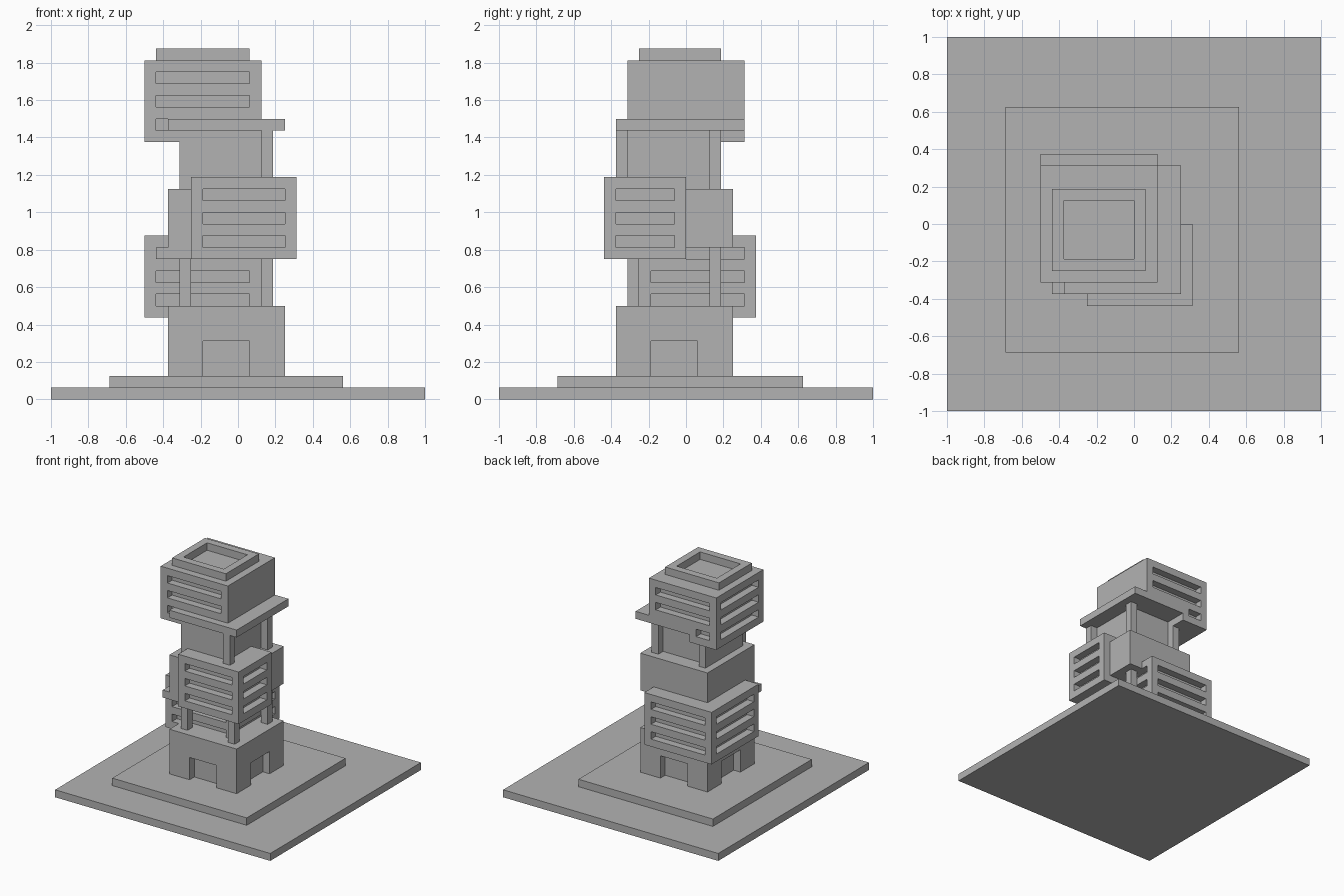
import bpy, bmesh
from mathutils import Matrix, Vector

if "Cube" in bpy.data.objects:
    bpy.data.objects.remove(bpy.data.objects["Cube"], do_unlink=True)

U = 1 / 16  # grid module

concrete = bpy.data.materials.new("grey_concrete")
concrete.use_nodes = True
GREY = (0.45, 0.45, 0.45, 1)
concrete.diffuse_color = GREY
concrete.node_tree.nodes["Principled BSDF"].inputs["Base Color"].default_value = GREY


def build(name, boxes):
    """One flat-shaded object from boxes given as (x0, x1, y0, y1, z0, z1) in modules."""
    bm = bmesh.new()
    for x0, x1, y0, y1, z0, z1 in boxes:
        centre = Vector((x0 + x1, y0 + y1, z0 + z1)) * U / 2
        size = Vector((x1 - x0, y1 - y0, z1 - z0)) * U
        bmesh.ops.create_cube(bm, size=1, matrix=Matrix.Translation(centre) @ Matrix.Diagonal(size.to_4d()))
    mesh = bpy.data.meshes.new(name)
    bm.to_mesh(mesh)
    bm.free()
    mesh.materials.append(concrete)
    obj = bpy.data.objects.new(name, mesh)
    bpy.context.collection.objects.link(obj)
    return obj


def recessed_layer(x0, x1, y0, y1, z0, z1, sides, post=1):
    """Core set back by one module on the named sides, with posts at the corners."""
    l, r, f, b = (int(s in sides) for s in ("left", "right", "front", "back"))
    boxes = [(x0 + l, x1 - r, y0 + f, y1 - b, z0, z1)]
    for px, sx in ((x0, l), (x1 - post, r)):
        for py, sy in ((y0, f), (y1 - post, b)):
            if sx or sy:
                boxes.append((px, px + post, py, py + post, z0, z1))
    return boxes


def window_block(name, x0, x1, y0, y1, z0, z1, sides):
    """Alternating solid bands and recessed window strips."""
    boxes = []
    for z in range(z0, z1):
        if (z - z0) % 2:
            boxes += recessed_layer(x0, x1, y0, y1, z, z + 1, sides)
        else:
            boxes.append((x0, x1, y0, y1, z, z + 1))
    build(name, boxes)


def column(name, x, y, z0, z1):
    build(name, [(x, x + 1, y, y + 1, z0, z1)])


ALL = ("left", "right", "front", "back")  # here left is the -x side

# Ground and plinth
build("ground_slab", [(-16, 16, -16, 16, 0, 1)])
build("plinth", [(-11, 9, -11, 10, 1, 2)])

# Entrance block with a doorway on every side
build("entrance_block",
      recessed_layer(-6, 4, -6, 4, 2, 5, ALL, post=3) + [(-6, 4, -6, 4, 5, 8)])

# Lower storeys
window_block("lower_window_block", -8, 2, -4, 6, 7, 14, ALL)
column("lower_column_front_a", -5, -5, 8, 12)
column("lower_column_front_b", 2, -5, 8, 12)
column("lower_column_back", 2, 2, 8, 13)
build("lower_balcony", [(-7, 2, -6, -4, 12, 13)])

# Middle storeys
build("middle_block", [(-6, 4, -6, 4, 13, 18)])
window_block("middle_window_block", -4, 5, -7, 0, 12, 19, ("front", "right"))

# Open terrace
build("terrace_core", [(-5, 2, -5, 2, 18, 23)])
column("terrace_column_front", 2, -6, 18, 23)
column("terrace_column_back_a", 2, 2, 18, 23)
column("terrace_column_back_b", -5, 2, 18, 22)
build("terrace_canopy", [(-6, 4, -6, -5, 23, 24), (-4, 4, -5, 5, 23, 24)])

# Top storeys
TOP = ("front", "left", "back")
window_block("top_block_lower", -8, -4, -5, 5, 22, 24, TOP)
window_block("top_block_upper", -8, 2, -5, 5, 24, 29, TOP)

# Roof parapet around a sunken well
build("roof_parapet", [(-7, 1, -4, -3, 29, 30), (-7, 1, 2, 3, 29, 30),
                       (-7, -6, -3, 2, 29, 30), (0, 1, -3, 2, 29, 30)])
